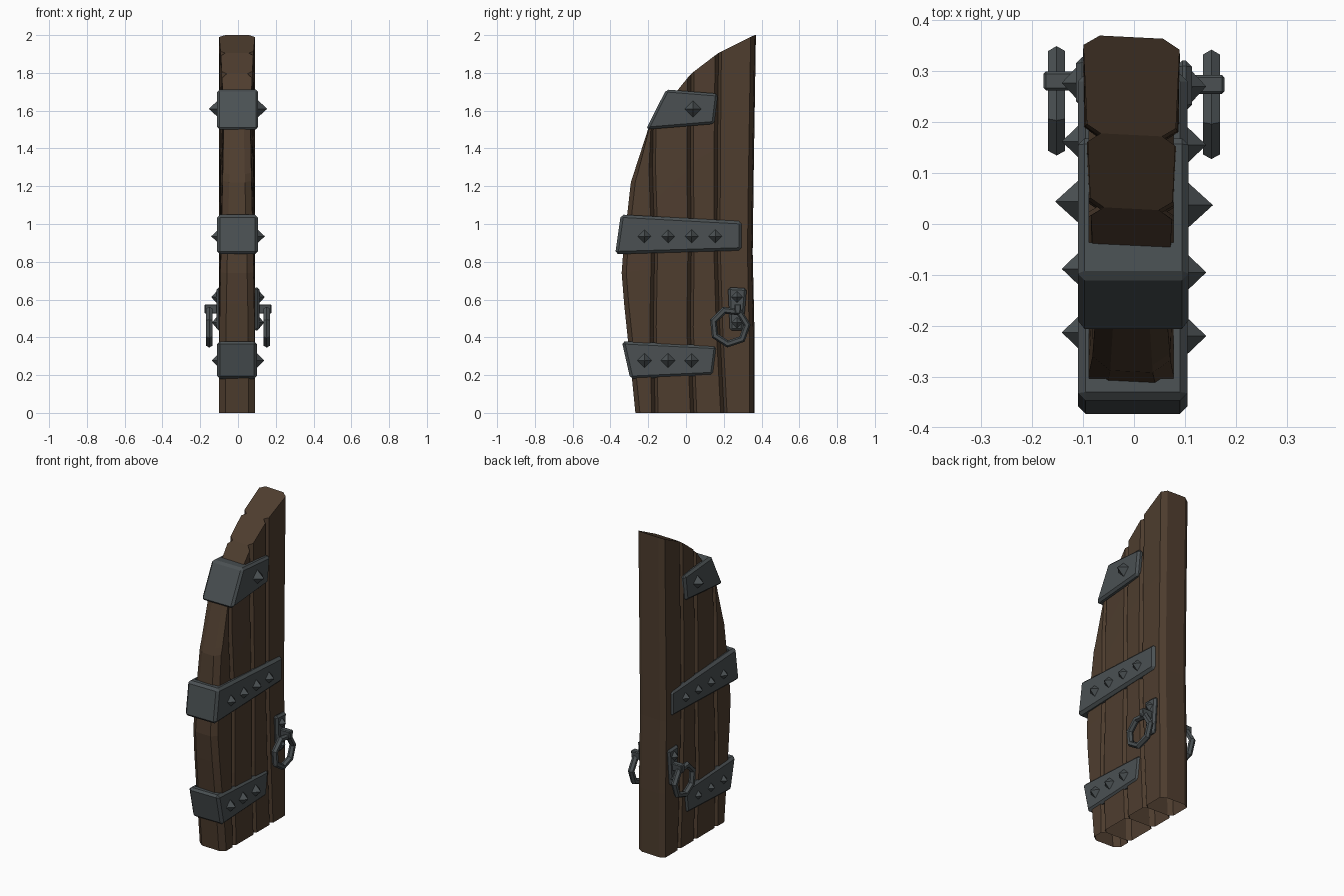
import bpy, bmesh, math

if "Cube" in bpy.data.objects:
    bpy.data.objects.remove(bpy.data.objects["Cube"])


def material(name, rgb):
    m = bpy.data.materials.new(name)
    m.diffuse_color = (*rgb, 1)
    m.use_nodes = True
    m.node_tree.nodes["Principled BSDF"].inputs["Base Color"].default_value = m.diffuse_color
    return m


WOOD = material("dark brown wood", (0.077, 0.047, 0.028))
IRON = material("grey iron", (0.069, 0.081, 0.086))


def finish(name, bm, mat):
    bmesh.ops.recalc_face_normals(bm, faces=bm.faces[:])
    me = bpy.data.meshes.new(name)
    bm.to_mesh(me)
    bm.free()
    me.materials.append(mat)
    ob = bpy.data.objects.new(name, me)
    bpy.context.collection.objects.link(ob)
    return ob


def loft(bm, rings, closed=False, bottom=True):
    rings = [[bm.verts.new(p) for p in r] for r in rings]
    n = len(rings[0])
    pairs = list(zip(rings, rings[1:])) + ([(rings[-1], rings[0])] if closed else [])
    for a, b in pairs:
        for i in range(n):
            j = (i + 1) % n
            bm.faces.new((a[i], a[j], b[j], b[i]))
    if not closed:
        if bottom:
            bm.faces.new(rings[0][::-1])
        bm.faces.new(rings[-1])


def y_at(profile, z):
    for (y0, z0), (y1, z1) in zip(profile, profile[1:]):
        if z <= z1:
            return y0 + (y1 - y0) * (z - z0) / (z1 - z0)
    return profile[-1][0]


# Planks: chamfered columns, open underneath, between neighbouring seam lines (y, z)
def plank(name, left, right, cl, cr):
    rings = []
    for t in sorted({round(z / p[-1][1], 3) for p in (left, right) for _, z in p}):
        zl, zr = t * left[-1][1], t * right[-1][1]
        yl, yr = y_at(left, zl), y_at(right, zr)
        w = max(yr - yl, 0.004)
        (xl, dl), (xr, dr) = cl, cr
        ul, ur = min(dl / w, 0.4), 1 - min(dr / w, 0.4)

        def half(u):
            return 0.095 - 0.018 * t * t * (0.36 - (yl + w * u)) / 0.4
        ring = []
        for s, u, cut in ((-1, ul, 0), (-1, ur, 0), (-1, 1, xr), (1, 1, xr),
                          (1, ur, 0), (1, ul, 0), (1, 0, xl), (-1, 0, xl)):
            x = s * (half(u) - cut)
            ring.append((x - 0.005, yl + w * u - 0.05 * x, zl + (zr - zl) * u))
        rings.append(ring)
    bm = bmesh.new()
    loft(bm, rings, bottom=False)
    finish(name, bm, WOOD)


seams = [
    [(-0.265, 0), (-0.285, 0.2), (-0.325, 0.58), (-0.338, 0.74), (-0.328, 0.88), (-0.29, 1.22), (-0.198, 1.505)],
    [(-0.16, 0), (-0.17, 0.45), (-0.162, 0.9), (-0.175, 1.3), (-0.17, 1.55)],
    [(0.045, 0), (0.026, 0.45), (0.032, 0.9), (0.026, 1.3), (0.03, 1.795)],
    [(0.205, 0), (0.182, 0.45), (0.168, 0.9), (0.17, 1.4), (0.175, 1.905)],
    [(0.36, 0), (0.36, 0.4), (0.35, 0.85), (0.355, 1.25), (0.367, 2.0)],
]
chamfers = [(0.034, 0.026), (0.026, 0.017), (0.026, 0.017), (0.026, 0.017), (0.033, 0.02)]
for i in range(4):
    plank(f"plank_{i + 1}", seams[i], seams[i + 1], chamfers[i], chamfers[i + 1])

# Helper with the door outline that hollows out the bands
bm = bmesh.new()
outline = seams[0] + [s[-1] for s in seams[1:]] + [(0.36, 0)]
loft(bm, [[(x, y + 0.006, z) for y, z in outline] for x in (-0.088, 0.078)])
cutter = finish("door_cutter", bm, WOOD)
cutter.hide_render = True


# Flat metal pieces: a (y, z) outline extruded along x with chamfered edges
def slab(name, outline, x0, x1, bevel):
    bm = bmesh.new()
    loft(bm, [[(x, y, z) for y, z in outline] for x in (x0, x1)])
    bmesh.ops.recalc_face_normals(bm, faces=bm.faces[:])
    bmesh.ops.bevel(bm, geom=bm.edges[:], offset=bevel, segments=1,
                    affect='EDGES', clamp_overlap=True)
    return finish(name, bm, IRON)


# Iron bands wrapping the outer edge
bands = [
    slab("bottom_band", [(-0.34, 0.38), (-0.295, 0.18), (0.145, 0.20), (0.165, 0.355)], -0.11, 0.10, 0.015),
    slab("middle_band", [(-0.345, 1.05), (-0.375, 0.84), (0.295, 0.86), (0.295, 1.015)], -0.11, 0.105, 0.015),
    slab("top_band", [(-0.212, 1.50), (0.15, 1.53), (0.17, 1.69), (-0.105, 1.712)], -0.11, 0.107, 0.013),
]
for band in bands:
    mod = band.modifiers.new("hollow", 'BOOLEAN')
    mod.operation, mod.solver, mod.object = 'DIFFERENCE', 'EXACT', cutter
    bpy.context.view_layer.objects.active = band
    bpy.ops.object.modifier_apply(modifier=mod.name)
bpy.data.objects.remove(cutter)


# Pyramid studs
def stud(name, side, y, z, r, base, tip):
    y += 0.007 if side < 0 else 0
    bm = bmesh.new()
    ring = [bm.verts.new((side * base, y + r * math.cos(a), z + r * math.sin(a)))
            for a in (i * math.pi / 2 for i in range(4))]
    apex = bm.verts.new((side * tip, y, z))
    bm.faces.new(ring)
    for i in range(4):
        bm.faces.new((ring[i], ring[(i + 1) % 4], apex))
    finish(name, bm, IRON)


for side, label in ((1, "right"), (-1, "left")):
    for i, y in enumerate((-0.22, -0.095, 0.03, 0.155)):
        stud(f"middle_stud_{label}_{i}", side, y, 0.935, 0.042, 0.098, 0.142)
        if i < 3:
            stud(f"bottom_stud_{label}_{i}", side, y, 0.277, 0.042, 0.096, 0.138)
    stud(f"top_stud_{label}", side, 0.037, 1.61, 0.05, 0.10, 0.155)

    # Handle plate with two small studs
    dy = 0.007 if side < 0 else 0
    slab(f"handle_plate_{label}",
         [(y + dy, z) for y, z in ((0.222, 0.665), (0.232, 0.435), (0.302, 0.435), (0.322, 0.66))],
         side * 0.083, side * 0.114, 0.012)
    stud(f"handle_stud_upper_{label}", side, 0.27, 0.613, 0.034, 0.11, 0.142)
    stud(f"handle_stud_lower_{label}", side, 0.27, 0.478, 0.034, 0.11, 0.138)

    # Bracket that carries the ring
    slab(f"ring_bracket_{label}",
         [(y + dy, z) for y, z in ((0.255, 0.575), (0.26, 0.525), (0.288, 0.525), (0.293, 0.575))],
         side * 0.095, side * 0.178, 0.005)

    # Seven-sided pull ring
    bm = bmesh.new()
    rings = []
    for k in range(7):
        a = math.radians(-97) + k * math.tau / 7
        ring = []
        for m in range(6):
            b = m * math.tau / 6
            rad = 0.092 + 0.019 * math.cos(b)
            ring.append((side * (0.152 + 0.019 * math.sin(b)),
                         0.232 + dy + rad * math.cos(a), 0.456 + rad * math.sin(a)))
        rings.append(ring)
    loft(bm, rings, closed=True)
    finish(f"pull_ring_{label}", bm, IRON)
